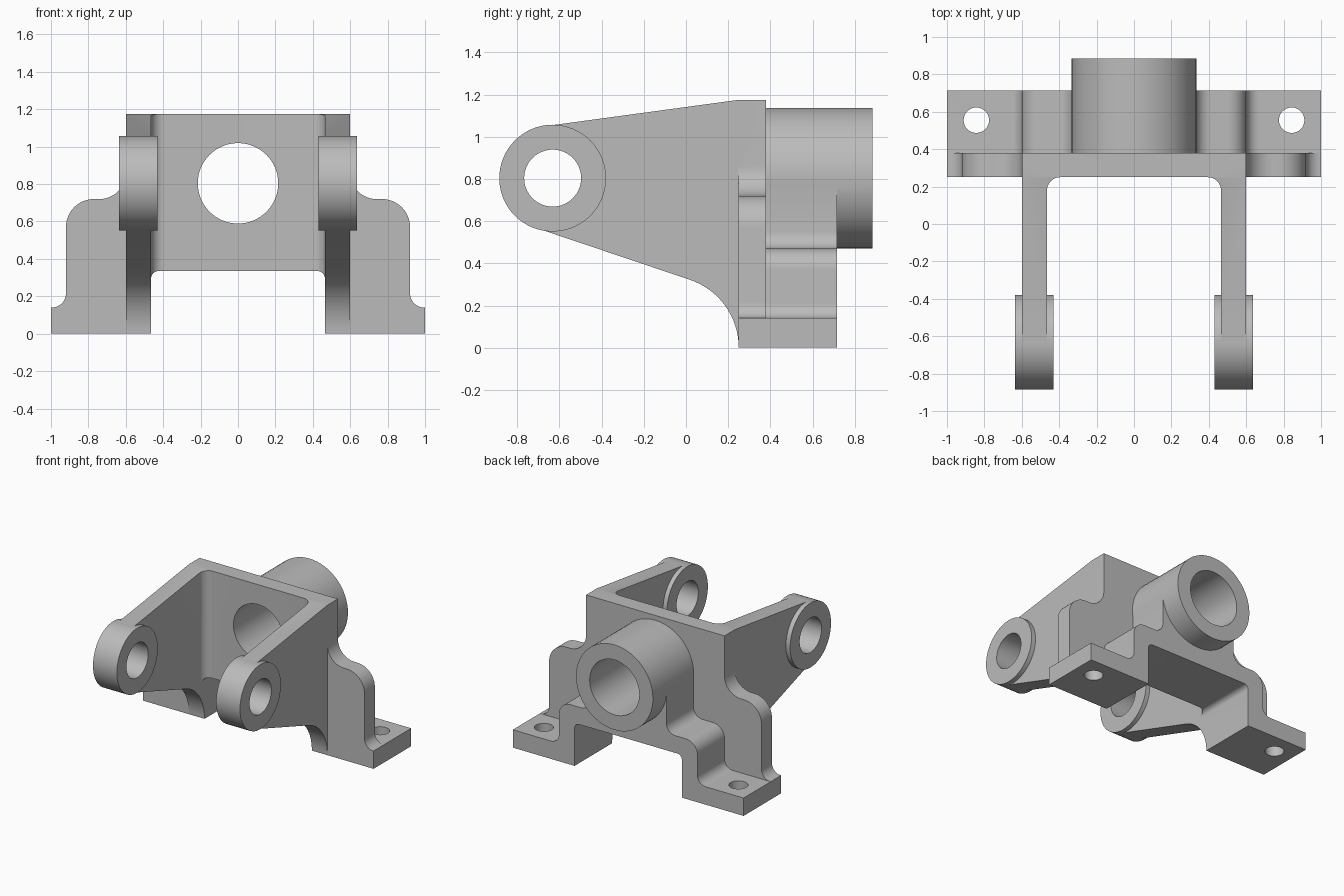
import bpy
import bmesh
from math import sin, cos, pi, radians

cube = bpy.data.objects.get("Cube")
if cube:
    bpy.data.objects.remove(cube, do_unlink=True)

grey = bpy.data.materials.new("machined_grey")
grey.use_nodes = True
GREY = (0.5, 0.5, 0.5, 1.0)
grey.diffuse_color = GREY
grey.node_tree.nodes["Principled BSDF"].inputs["Base Color"].default_value = GREY


def arc(cx, cy, r, start, end, steps=12):
    """Points along an arc, angles in degrees."""
    angles = [radians(start + (end - start) * i / steps) for i in range(steps + 1)]
    return [(cx + r * cos(a), cy + r * sin(a)) for a in angles]


def mirrored(half):
    """Close a half profile by reflecting it across the centre line."""
    return half + [(-u, v) for u, v in reversed(half)]


def extrude(name, profile, axis, start, end):
    """Prism of a 2D profile along the x, y or z axis."""
    place = {"x": lambda u, v, t: (t, u, v),
             "y": lambda u, v, t: (u, t, v),
             "z": lambda u, v, t: (u, v, t)}[axis]
    bm = bmesh.new()
    rings = [[bm.verts.new(place(u, v, t)) for u, v in profile] for t in (start, end)]
    bm.faces.new(rings[0])
    bm.faces.new(rings[1])
    n = len(profile)
    for i in range(n):
        j = (i + 1) % n
        bm.faces.new((rings[0][i], rings[0][j], rings[1][j], rings[1][i]))
    bmesh.ops.recalc_face_normals(bm, faces=bm.faces)
    mesh = bpy.data.meshes.new(name)
    bm.to_mesh(mesh)
    bm.free()
    mesh.materials.append(grey)
    obj = bpy.data.objects.new(name, mesh)
    bpy.context.collection.objects.link(obj)
    return obj


def cylinder(name, u, v, r, axis, start, end, sides=64):
    ring = [(u + r * cos(2 * pi * i / sides), v + r * sin(2 * pi * i / sides))
            for i in range(sides)]
    return extrude(name, ring, axis, start, end)


def combine(target, tool, operation):
    """Apply a boolean and discard the tool object."""
    mod = target.modifiers.new(operation.lower(), "BOOLEAN")
    mod.operation = operation
    mod.solver = "EXACT"
    mod.object = tool
    tool.hide_render = True
    bpy.context.view_layer.objects.active = target
    bpy.ops.object.modifier_apply(modifier=mod.name)
    bpy.data.objects.remove(tool, do_unlink=True)


TOP = 1.175
AXLE_Y, AXLE_Z = -0.632, 0.804
BORE_Z = 0.804

# Upright plate with stepped, rounded wings
plate = [(1, 0), (1, 0.14)]
plate += arc(0.995, 0.215, 0.075, 270, 180)
plate += arc(0.77, 0.57, 0.15, 0, 90)
plate += arc(0.74, 0.86, 0.14, 270, 180)
plate += [(0.6, TOP)]
body = extrude("bracket_body", mirrored(plate), "y", 0.25, 0.38)

# Feet and saddle carrying the rear boss
saddle = [(1, 0), (1, 0.14)]
saddle += arc(0.67, 0.21, 0.07, 270, 180)
saddle += arc(0.5, 0.37, 0.1, 0, 90)
saddle += arc(0.41, 0.55, 0.08, 270, 180)
saddle += [(0.33, BORE_Z)]
combine(body, extrude("saddle", mirrored(saddle), "y", 0.3, 0.715), "UNION")

# Rear boss
boss = cylinder("boss", 0, BORE_Z, 0.333, "y", 0.31, 0.885)
combine(body, boss, "UNION")

# Fork arms: side outline trimmed by a U-shaped plan with filleted corners
side = [(0.32, 0), (0.32, TOP), (0.25, TOP)]
side += arc(AXLE_Y, AXLE_Z, 0.249, 97.5, 252, 24)
side += arc(-0.09, 0, 0.34, 72, 0, 16)
plan = [(0.6, 0.36), (0.6, -0.95), (0.465, -0.95)]
plan += arc(0.395, 0.18, 0.07, 0, 90)
arms = extrude("fork_arms", side, "x", -0.7, 0.7)
combine(arms, extrude("arm_plan", mirrored(plan), "z", -0.1, 1.3), "INTERSECT")
combine(body, arms, "UNION")

# Tunnel between the feet
tunnel = [(0.465, -0.1)] + arc(0.425, 0.295, 0.04, 0, 90, 8)
combine(body, extrude("tunnel_cutter", mirrored(tunnel), "y", -0.2, 1), "DIFFERENCE")

# Hubs at the arm ends and bolt holes in the feet
for s in (-1, 1):
    lo, hi = sorted((s * 0.43, s * 0.637))
    combine(body, cylinder("hub", AXLE_Y, AXLE_Z, 0.253, "x", lo, hi), "UNION")
    hole = cylinder("bolt_hole", s * 0.843, 0.555, 0.068, "z", -0.1, 0.3, 32)
    combine(body, hole, "DIFFERENCE")

# Axle holes and main bore
axle = cylinder("axle_hole", AXLE_Y, AXLE_Z, 0.135, "x", -0.8, 0.8)
combine(body, axle, "DIFFERENCE")
bore = cylinder("main_bore", 0, BORE_Z, 0.215, "y", 0.1, 1)
combine(body, bore, "DIFFERENCE")

# Smooth rounds with crisp edges
bpy.ops.object.select_all(action="DESELECT")
body.select_set(True)
bpy.context.view_layer.objects.active = body
bpy.ops.object.shade_smooth_by_angle(angle=radians(25))
